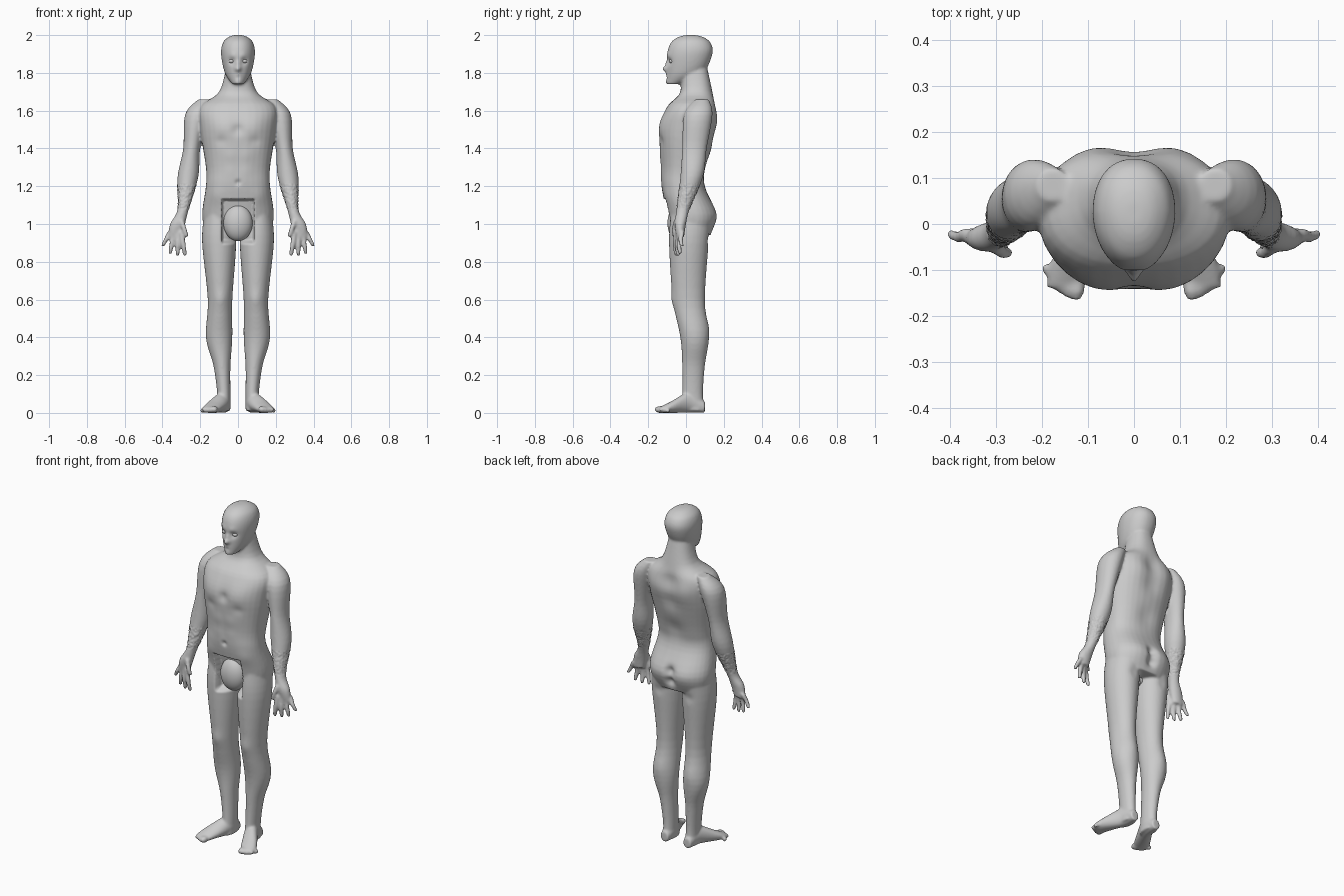
import bpy, bmesh, math, random
from mathutils import Vector

random.seed(4)
if "Cube" in bpy.data.objects:
    bpy.data.objects.remove(bpy.data.objects["Cube"], do_unlink=True)

skin = bpy.data.materials.new("plain grey")
skin.use_nodes = True
skin.diffuse_color = (.6, .6, .6, 1)
skin.node_tree.nodes["Principled BSDF"].inputs["Base Color"].default_value = skin.diffuse_color


def link_object(name, mesh):
    obj = bpy.data.objects.new(name, mesh)
    bpy.context.collection.objects.link(obj)
    return obj


def finish(obj):
    obj.data.materials.clear()
    obj.data.materials.append(skin)
    obj.data.shade_smooth()


def spline(rows, steps=5):
    """Smooth a list of ring sizes with a Catmull-Rom curve."""
    rows = [Vector(row) for row in rows]
    padded = [rows[0]] + rows + [rows[-1]]
    result = []
    for before, start, end, after in zip(padded, rows, rows[1:], padded[3:]):
        enter, leave = (end - before) / 2, (after - start) / 2
        for step in range(steps):
            t = step / steps
            ease = t * t * (3 - 2 * t)
            result.append(start.lerp(end, ease) + enter * t * (1 - t) ** 2 - leave * t * t * (1 - t))
    return result + [rows[-1]]


def signed_power(value, exponent):
    return math.copysign(abs(value) ** exponent, value)


def loft(bm, rows, side=1, roundness=1.0, taper=0.0, along_y=False, sides=32):
    """Skin rings given as station, then low and high limits on both axes."""
    rings = []
    for station, left, right, low, high in spline(rows):
        ring = []
        for k in range(sides):
            angle = math.tau * k / sides
            across = signed_power(math.cos(angle), roundness)
            depth = signed_power(math.sin(angle), roundness)
            narrow = 1 - taper * max(0, -depth)
            u = side * (left + right + (right - left) * across * narrow) / 2
            v = (low + high + (high - low) * depth) / 2
            ring.append(bm.verts.new((u, station, v) if along_y else (u, v, station)))
        rings.append(ring)
    for lower, upper in zip(rings, rings[1:]):
        for k in range(sides):
            bm.faces.new((lower[k - 1], lower[k], upper[k], upper[k - 1]))
    bm.faces.new(rings[0])
    bm.faces.new(rings[-1])


def finger(bm, base, tip, side):
    """Tapered, slightly bowed digit with a rounded end."""
    base, tip = Vector(base), Vector(tip)
    rows = []
    for t, radius in ((0, .014), (.5, .013), (.9, .011), (1, .006)):
        x, y, z = base.lerp(tip, t)
        y -= .03 * t * (1 - t)
        rows.append((z, x - radius, x + radius, y - radius, y + radius))
    loft(bm, rows, side, sides=16)


def toe(bm, x, y, radius, side):
    """Rounded toe pointing forward."""
    rows = []
    for forward, size in ((-radius, 1), (0, 1), (radius, .5)):
        r = radius * size
        rows.append((y - forward, x - r, x + r, radius - r, radius + r))
    loft(bm, rows, side, along_y=True, sides=16)


# Height, front, back and half width
torso = [(.94, -.08, .13, .17), (1.05, -.1, .16, .19), (1.2, -.13, .1, .17), (1.3, -.13, .11, .17),
         (1.5, -.14, .16, .2), (1.62, -.1, .16, .2), (1.7, -.03, .14, .1), (1.84, -.03, .11, .06)]
head = [(1.74, -.1, -.03, .03), (1.8, -.1, .09, .07), (1.9, -.1, .14, .09),
        (1.96, -.08, .13, .08), (1.99, -.04, .09, .05), (2, 0, .05, .02)]
# Station, inner and outer side, then the two other limits
leg = [(1.05, .03, .18, -.08, .13), (.9, .01, .19, -.09, .12), (.6, .03, .16, -.07, .1),
       (.4, .03, .17, -.03, .12), (.25, .04, .13, -.02, .1), (.1, .04, .11, -.02, .09),
       (.01, .04, .11, -.03, .1)]
foot = [(.1, .05, .1, 0, .06), (.02, .04, .12, 0, .11), (-.08, .08, .18, 0, .06),
        (-.14, .11, .19, 0, .03)]
arm = [(1.66, .14, .21, .05, .12), (1.58, .16, .28, -.01, .14), (1.4, .2, .29, -.02, .11),
       (1.25, .21, .32, -.03, .09), (1.08, .26, .32, -.05, .02), (1, .28, .36, -.06, 0),
       (.93, .3, .37, -.05, -.01)]

bm = bmesh.new()
loft(bm, [(z, -w, w, front, back) for z, front, back, w in torso], roundness=.85)
loft(bm, [(z, -w, w, front, back) for z, front, back, w in head], roundness=.9, taper=.1)
for side in (1, -1):
    loft(bm, leg, side)
    loft(bm, foot, side, along_y=True)
    loft(bm, arm, side)
    # Thumb, then fingers fanning outward
    finger(bm, (.3, -.05, 1.02), (.27, -.06, .93), side)
    first_base, last_base = Vector((.3, -.05, .96)), Vector((.36, -.02, .96))
    first_tip, last_tip = Vector((.28, -.05, .83)), Vector((.4, -.02, .83))
    for i in range(4):
        tip = first_tip.lerp(last_tip, i / 3)
        tip.z += .05 * (i / 3) ** 4
        finger(bm, first_base.lerp(last_base, i / 3), tip, side)
    # Toes, from the big one outward
    for i in range(5):
        toe(bm, .125 + .016 * i, -.147 + .003 * i * i, .018 - .0015 * i, side)
bmesh.ops.recalc_face_normals(bm, faces=bm.faces)
parts = bpy.data.meshes.new("body_parts")
bm.to_mesh(parts)
bm.free()

# Fuse the parts into one skin
rough = link_object("body_parts", parts)
fuse = rough.modifiers.new("fuse", "REMESH")
fuse.mode = "VOXEL"
fuse.voxel_size = .0065
blend = rough.modifiers.new("blend", "SMOOTH")
blend.factor = .5
blend.iterations = 7
graph = bpy.context.evaluated_depsgraph_get()
mesh = bpy.data.meshes.new_from_object(rough.evaluated_get(graph))
bpy.data.objects.remove(rough, do_unlink=True)
body = link_object("body", mesh)

# Anatomy: distance from the middle, height, radius and outward push
front_forms = {
    "chest": (.09, 1.52, .05, .01), "chest crease": (.09, 1.44, .02, -.006),
    "breastbone": (0, 1.5, .02, -.01), "collarbone": (.08, 1.66, .02, .004),
    "upper abdomen": (.04, 1.36, .03, .005), "lower abdomen": (.04, 1.28, .03, .005),
    "navel": (0, 1.22, .01, -.01), "hip bone": (.12, 1.15, .03, .006),
    "kneecap": (.09, .6, .03, .007), "eye socket": (.034, 1.862, .014, -.014),
    "brow": (.03, 1.89, .014, .004), "nose bridge": (0, 1.85, .01, .008),
    "nose tip": (0, 1.822, .011, .024), "mouth": (0, 1.79, .015, .006),
    "lip crease": (0, 1.777, .007, -.004), "chin": (0, 1.75, .016, .006),
}
back_forms = {
    "upper spine": (0, 1.6, .04, -.015), "middle spine": (0, 1.48, .04, -.012),
    "lower spine": (0, 1.3, .04, -.01), "shoulder blade": (.1, 1.56, .05, .01),
    "upper cleft": (0, 1.06, .02, -.025), "lower cleft": (0, 1, .02, -.025),
    "buttock": (.09, 1.05, .05, .008), "thigh crease": (.1, .915, .02, -.006),
    "calf": (.1, .45, .04, .006),
}


def smoothstep(value):
    value = min(max(value, 0), 1)
    return value * value * (3 - 2 * value)


normals = [v.normal.copy() for v in mesh.vertices]
for v, normal in zip(mesh.vertices, normals):
    across, height = abs(v.co.x), v.co.z
    facing = math.copysign(1, normal.y)
    forms = back_forms if facing > 0 else front_forms
    for x, z, radius, amount in forms.values():
        distance = ((across - x) ** 2 + (height - z) ** 2) / radius ** 2
        v.co.y += normal.y * amount * math.exp(-distance / 2)
    # Crinkled bands round the forearms
    if across > .21 and 1.08 < height < 1.21:
        v.co += normal * random.uniform(-.003, .003)
    # Open hollow below the belly
    if facing < 0:
        inside = smoothstep((.09 - across) / .012)
        inside *= smoothstep((1.135 - height) / .012) * smoothstep((height - .89) / .03)
        v.co.y += .05 * inside
finish(body)


def ellipsoid(name, center, radii):
    shape = bmesh.new()
    bmesh.ops.create_uvsphere(shape, u_segments=32, v_segments=20, radius=1)
    bmesh.ops.scale(shape, vec=radii, verts=shape.verts)
    bmesh.ops.translate(shape, vec=center, verts=shape.verts)
    data = bpy.data.meshes.new(name)
    shape.to_mesh(data)
    shape.free()
    finish(link_object(name, data))


ellipsoid("pelvis_ball", (0, -.043, 1.005), (.077, .055, .096))
for name, side in (("left_eye", 1), ("right_eye", -1)):
    ellipsoid(name, (.034 * side, -.076, 1.862), (.015, .014, .011))
